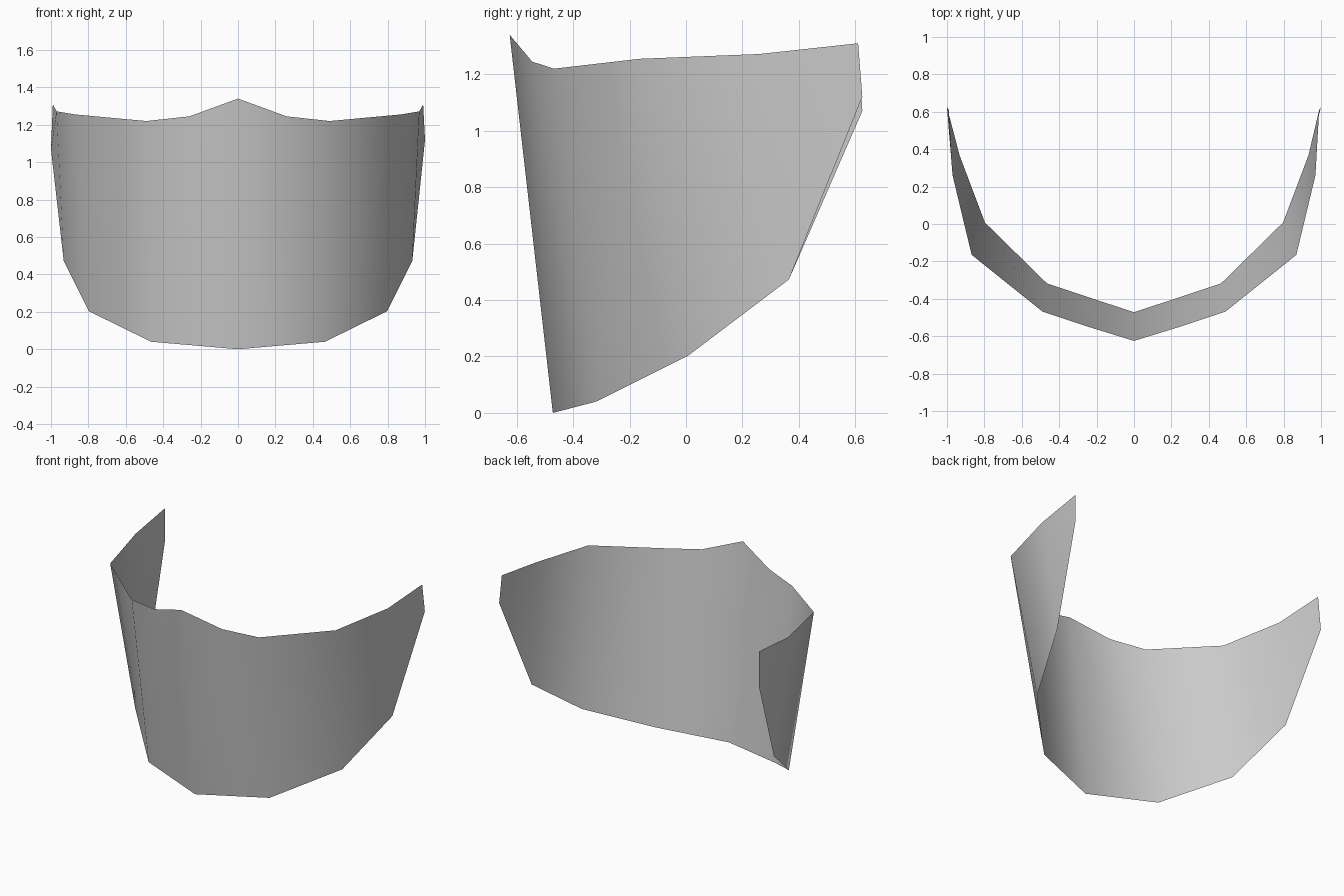
import bpy
import bmesh

cube = bpy.data.objects.get("Cube")
if cube:
    bpy.data.objects.remove(cube, do_unlink=True)

# Half outlines of the curved sheet, from the centre line to the rear tip
upper_edge = [(0, -0.625, 1.34), (0.26, -0.545, 1.245), (0.49, -0.468, 1.22),
              (0.868, -0.165, 1.255), (0.97, 0.26, 1.272), (0.99, 0.61, 1.31)]
lower_edge = [(0, -0.472, 0), (0.465, -0.318, 0.04), (0.797, 0.008, 0.203),
              (0.932, 0.365, 0.473)]
rear_tip_height = {1: 1.12, -1: 1.07}   # the two lower rear tips differ a little

bm = bmesh.new()
centre_top = bm.verts.new(upper_edge[0])
centre_bottom = bm.verts.new(lower_edge[0])


def add_side(side):
    """Panels of one side, joined to the shared centre line."""
    def row(points):
        return [bm.verts.new((side * x, y, z)) for x, y, z in points]

    top = [centre_top] + row(upper_edge[1:])
    tip = (1.0, 0.625, rear_tip_height[side])
    bottom = [centre_bottom] + row(lower_edge[1:] + [tip])

    # The front panel has an extra point on its upper edge
    panels = [[bottom[0], bottom[1], top[1], top[0]], [bottom[1], top[2], top[1]]]
    for i in range(1, len(bottom) - 1):
        panels.append([bottom[i], bottom[i + 1], top[i + 2], top[i + 1]])
    for panel in panels:
        face = bm.faces.new(panel if side > 0 else panel[::-1])
        face.smooth = True


for side in (1, -1):
    add_side(side)

mesh = bpy.data.meshes.new("curved_guard")
bm.to_mesh(mesh)
bm.free()
guard = bpy.data.objects.new("curved_guard", mesh)
bpy.context.collection.objects.link(guard)

# Single plain grey
grey = bpy.data.materials.new("plain_grey")
grey.use_nodes = True
colour = (0.6, 0.6, 0.6, 1)
grey.diffuse_color = colour
for node in grey.node_tree.nodes:
    if node.type == 'BSDF_PRINCIPLED':
        node.inputs["Base Color"].default_value = colour
mesh.materials.append(grey)
